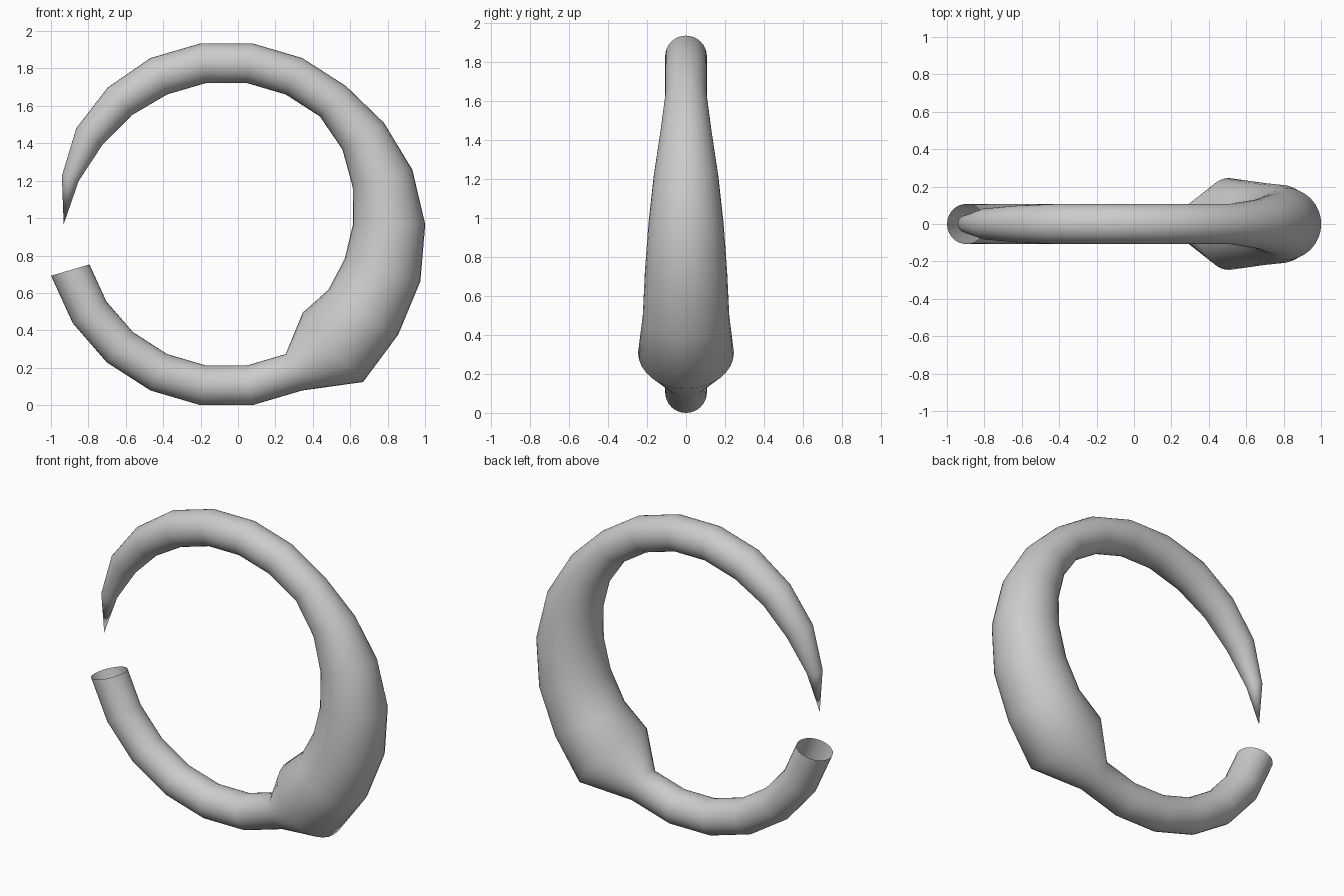
import bpy, bmesh
from math import sin, cos, pi

if "Cube" in bpy.data.objects:
    bpy.data.objects.remove(bpy.data.objects["Cube"])

# Open ring: 22 stations around a circle in the xz plane, one gap segment
CX, CZ, R = -0.062, 0.97, 0.87
STATIONS, SIDES = 22, 32
radii = [0.107] * 7 + [0.246, 0.222, 0.211, 0.193, 0.166, 0.132] \
        + [0.107] * 5 + [0.098, 0.083, 0.047]

bm = bmesh.new()


def station(k, radius):
    """Circular cross-section lying in the radial plane of station k."""
    a = pi + 2 * pi * (k + 1) / STATIONS
    ring = []
    for j in range(SIDES):
        t = 2 * pi * j / SIDES
        d = R + radius * cos(t)
        ring.append(bm.verts.new((CX + d * cos(a), radius * sin(t), CZ + d * sin(a))))
    return ring


rings = [station(k, r) for k, r in enumerate(radii)]
# Tube skin, left open at the blunt end
for a, b in zip(rings, rings[1:]):
    for j in range(SIDES):
        n = (j + 1) % SIDES
        bm.faces.new((a[j], a[n], b[n], b[j]))
# Pointed tip
tip = bm.verts.new((CX - R, 0, CZ))
for j in range(SIDES):
    bm.faces.new((rings[-1][j], rings[-1][(j + 1) % SIDES], tip))

bmesh.ops.recalc_face_normals(bm, faces=bm.faces[:])
# Rest the lowest point on the ground
low = min(v.co.z for v in bm.verts)
bmesh.ops.translate(bm, verts=bm.verts[:], vec=(0, 0, -low))
for f in bm.faces:
    f.smooth = True

mesh = bpy.data.meshes.new("tapered_ring")
bm.to_mesh(mesh)
bm.free()
bpy.context.collection.objects.link(bpy.data.objects.new("tapered_ring", mesh))
